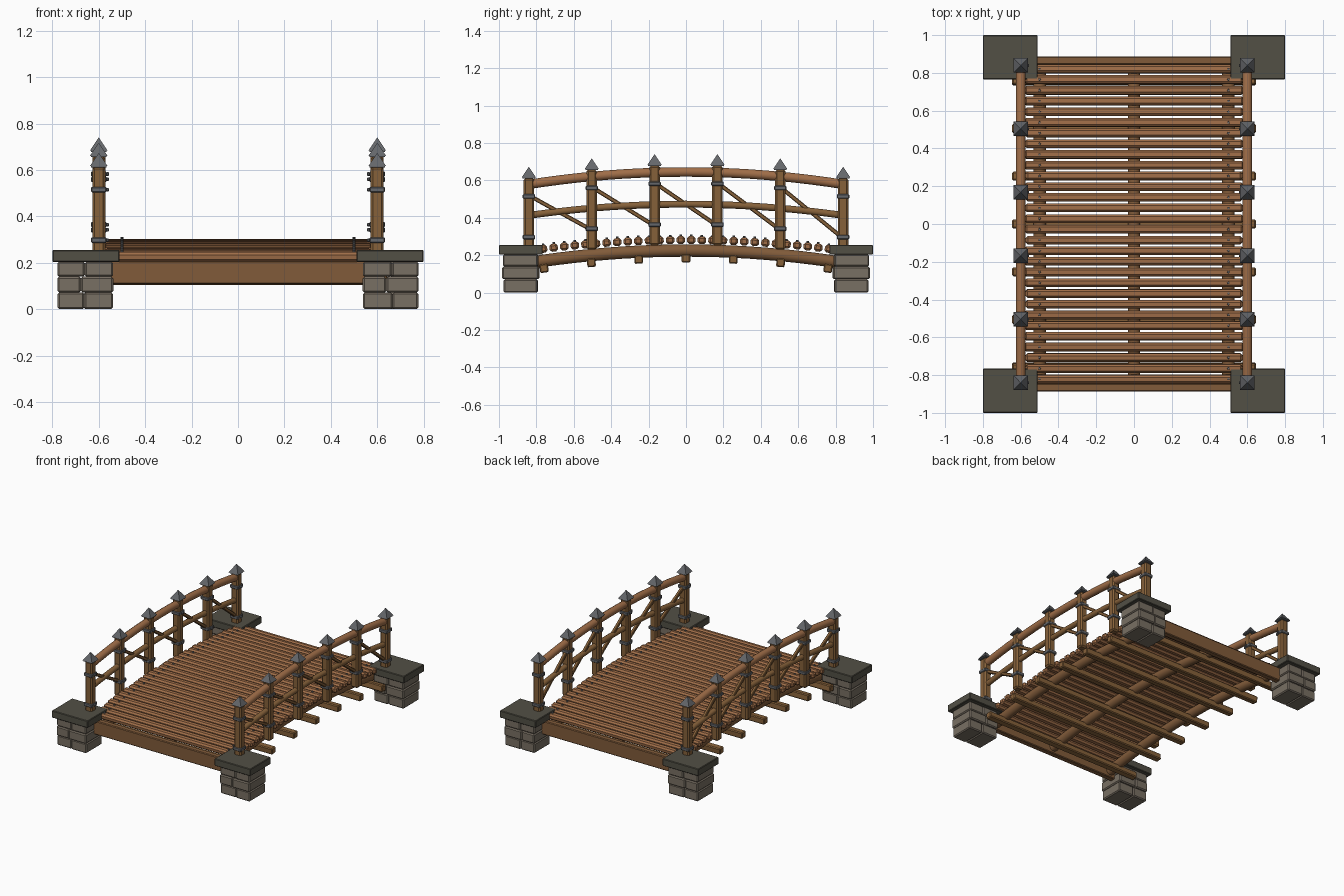
import bpy, bmesh, math, random
from mathutils import Matrix, Vector

if "Cube" in bpy.data.objects:
    bpy.data.objects.remove(bpy.data.objects["Cube"])
random.seed(4)


def material(name, rgb):
    m = bpy.data.materials.new(name)
    m.diffuse_color = (*rgb, 1)
    m.use_nodes = True
    m.node_tree.nodes["Principled BSDF"].inputs["Base Color"].default_value = m.diffuse_color
    return m


PLANK = material("plank_wood", (0.35, 0.155, 0.065))
POST = material("post_wood", (0.24, 0.12, 0.042))
BEAM = material("beam_wood", (0.22, 0.105, 0.042))
STONE = material("stone", (0.19, 0.16, 0.125))
SLAB = material("dark_stone", (0.085, 0.08, 0.06))
METAL = material("metal", (0.13, 0.135, 0.145))


def arch(y, top, drop, half=0.84):
    return top - drop * (y / half) ** 2


def slope(y, drop, half=0.84):
    return math.atan(-2 * drop * y / half ** 2)


def box(bm, c, s, rx=0.0):
    m = Matrix.Translation(c) @ Matrix.Rotation(rx, 4, 'X') @ Matrix.Diagonal((*s, 1))
    bmesh.ops.create_cube(bm, size=1, matrix=m)


def cone(bm, c, r1, r2, h, seg, rz=0.0):
    m = Matrix.Translation(c) @ Matrix.Rotation(rz, 4, 'Z')
    bmesh.ops.create_cone(bm, cap_ends=True, segments=seg, radius1=r1, radius2=r2,
                          depth=h, matrix=m)


def log(bm, x, half, top, drop, r, seg=12, steps=20):
    """Arched round log running along y."""
    rings = []
    for i in range(steps + 1):
        y = -half + 2 * half * i / steps
        t = slope(y, drop)
        z = arch(y, top, drop)
        ring = []
        for k in range(seg):
            a = 2 * math.pi * (k + 0.5) / seg
            u = r * math.sin(a)
            ring.append(bm.verts.new((x + r * math.cos(a), y - u * math.sin(t), z + u * math.cos(t))))
        rings.append(ring)
    for a, b in zip(rings, rings[1:]):
        for k in range(seg):
            n = (k + 1) % seg
            bm.faces.new((a[k], a[n], b[n], b[k]))
    bm.faces.new(rings[0])
    bm.faces.new(rings[-1])


def finish(bm, name, mat, bevel=0.0, smooth=False):
    bmesh.ops.recalc_face_normals(bm, faces=bm.faces)
    me = bpy.data.meshes.new(name)
    bm.to_mesh(me)
    bm.free()
    me.materials.append(mat)
    if smooth:
        for p in me.polygons:
            p.use_smooth = True
        me.set_sharp_from_angle(angle=math.radians(40))
    ob = bpy.data.objects.new(name, me)
    bpy.context.collection.objects.link(ob)
    if bevel:
        b = ob.modifiers.new("bevel", 'BEVEL')
        b.width, b.segments = bevel, 1
    return ob


SIDES = (-1, 1)
POST_Y = [-0.84 + 0.336 * i for i in range(6)]

# corner piers: three courses of two stones, with a slab on top
stones, slabs = bmesh.new(), bmesh.new()
for sx in SIDES:
    for sy in SIDES:
        for i, (z0, z1, grow) in enumerate(((0, 0.072, 0), (0.072, 0.14, 0.006), (0.14, 0.205, 0.003))):
            w, d = 0.238 + 0.5 * grow, 0.18 + 2.5 * grow
            cx, cy, zc, h = 0.658 * sx, 0.882 * sy, (z0 + z1) / 2, z1 - z0
            j = random.uniform(0.46, 0.54)
            if i == 1:
                j = 0.42
            box(stones, (cx - w / 2 + w * j / 2, cy, zc), (w * j, d, h))
            box(stones, (cx + w / 2 - w * (1 - j) / 2, cy + 0.003 * sy, zc), (w * (1 - j), d, h))
        box(slabs, (0.655 * sx, 0.883 * sy, 0.229), (0.29, 0.234, 0.052))
finish(stones, "pier_stones", STONE, 0.007)
finish(slabs, "pier_slabs", SLAB, 0.004)

# arched stringers under the deck
bm = bmesh.new()
for x in (-0.5, 0, 0.5):
    log(bm, x, 0.86, 0.225, 0.066, 0.034)
finish(bm, "stringers", BEAM, smooth=True)

# cross beams under the stringers and end boards
bm = bmesh.new()
for i in range(-3, 4):
    y = i * 0.253
    box(bm, (0, y, arch(y, 0.184, 0.066)), (1.29, 0.046, 0.046), slope(y, 0.066))
finish(bm, "cross_beams", POST, 0.006)
bm = bmesh.new()
for sy in SIDES:
    box(bm, (0, 0.865 * sy, 0.158), (1.1, 0.042, 0.1))
finish(bm, "end_boards", BEAM, 0.005)

# deck planks with nails
planks, nails = bmesh.new(), bmesh.new()
for i in range(30):
    y = (i - 14.5) * 0.0566
    z = arch(y, 0.281, 0.057)
    box(planks, (0, y, z), (1.155 + random.uniform(-0.01, 0.01), 0.045, 0.042), slope(y, 0.057))
    for sx in SIDES:
        cone(nails, (0.5 * sx, y, z + 0.023), 0.007, 0.006, 0.012, 8)
finish(planks, "deck_planks", PLANK, 0.011)
finish(nails, "deck_nails", METAL)

# railing posts, metal bands with bolts, pointed caps
posts, bands, caps = bmesh.new(), bmesh.new(), bmesh.new()
for sx in SIDES:
    for y in POST_Y:
        x, dz = 0.6 * sx, arch(y, 0.07, 0.07)
        base, top = 0.185 + dz, 0.613 + dz
        box(posts, (x, y, (base + top) / 2), (0.056, 0.056, top - base))
        for z in (0.297 + dz, 0.515 + dz):
            box(bands, (x, y, z), (0.066, 0.066, 0.024))
            box(bands, (x - 0.038 * sx, y, z), (0.014, 0.016, 0.016))
        box(caps, (x, y, top + 0.001), (0.068, 0.068, 0.008))
        cone(caps, (x, y, top + 0.031), 0.054, 0.001, 0.056, 4, math.pi / 4)
finish(posts, "railing_posts", POST, 0.01)
finish(bands, "post_bands", METAL, 0.004)
finish(caps, "post_caps", METAL)

# arched hand rails and middle rails
for name, top, drop, r, mat in (("hand_rails", 0.645, 0.066, 0.026, PLANK),
                                ("middle_rails", 0.473, 0.06, 0.019, POST)):
    bm = bmesh.new()
    for sx in SIDES:
        log(bm, 0.6 * sx, 0.845, top, drop, r)
    finish(bm, name, mat, smooth=True)

# diagonal braces between neighbouring posts
bm = bmesh.new()
for sx in SIDES:
    for ya, yb in zip(POST_Y, POST_Y[1:]):
        a = Vector((0.6 * sx, ya, 0.52 + arch(ya, 0.07, 0.07)))
        b = Vector((0.6 * sx, yb, 0.29 + arch(yb, 0.07, 0.07)))
        d = b - a
        box(bm, (a + b) / 2, (0.022, d.length, 0.022), math.atan2(d.z, d.y))
finish(bm, "diagonal_braces", POST, 0.004)
